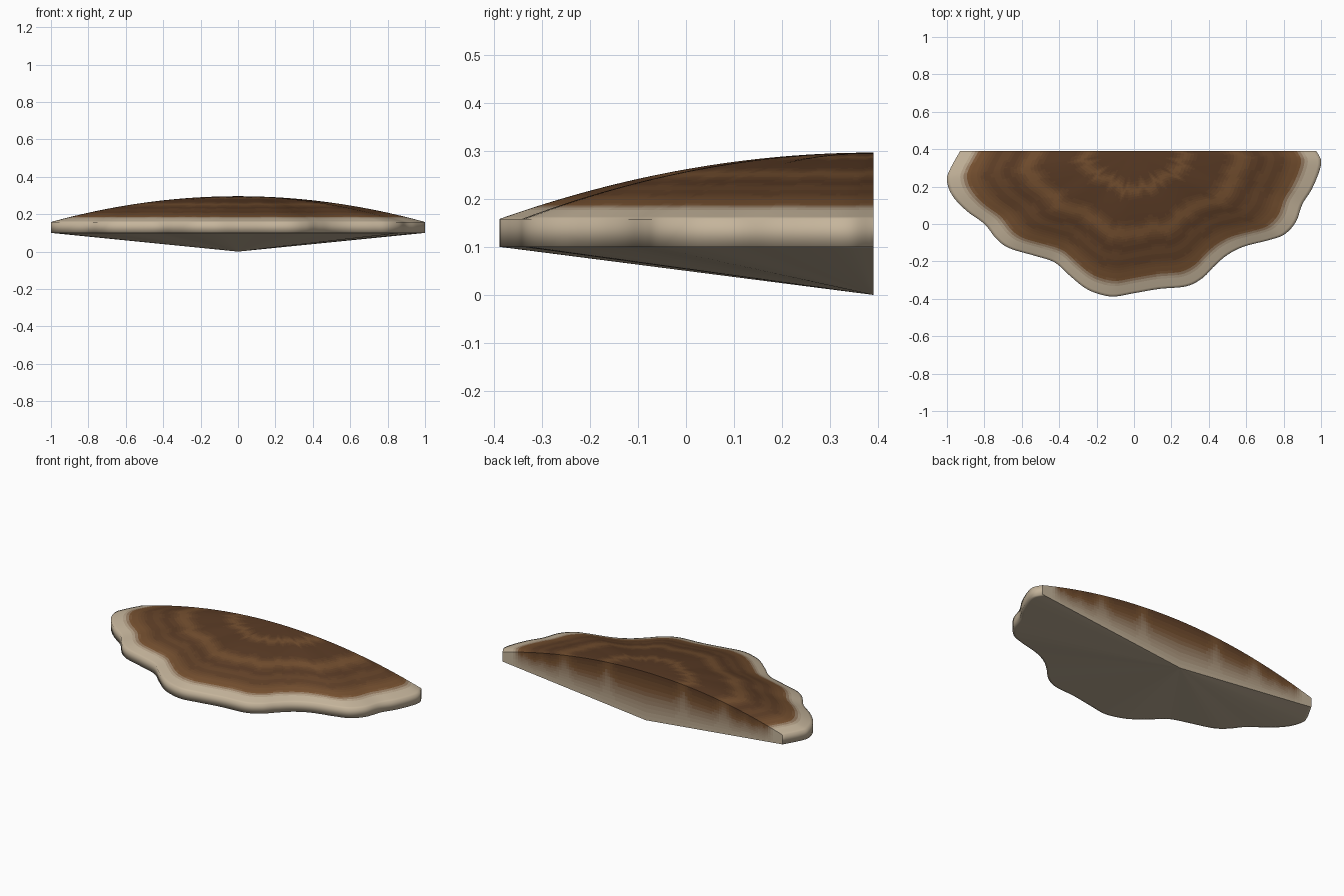
import bpy, bmesh, math
from mathutils import Vector

if "Cube" in bpy.data.objects:
    bpy.data.objects.remove(bpy.data.objects["Cube"])

# wavy outline of the rim, left to right seen from above
OUT = [(-.93, .39), (-.985, .29), (-1, .23), (-.97, .15), (-.895, .07), (-.8, 0),
       (-.735, -.08), (-.665, -.13), (-.53, -.17), (-.425, -.205), (-.345, -.275),
       (-.265, -.34), (-.195, -.372), (-.11, -.388), (0, -.37), (.135, -.347),
       (.28, -.333), (.365, -.29), (.43, -.225), (.5, -.165), (.59, -.12),
       (.725, -.085), (.805, -.055), (.865, .01), (.9, .105), (.95, .185),
       (.99, .28), (1, .34), (.975, .39)]
C = Vector((0, .39))
RINGS, STEPS, SHADES = 56, 6, 20


def smooth_curve(points, steps):
    p = [Vector(q) for q in points]
    p = [2 * p[0] - p[1]] + p + [2 * p[-1] - p[-2]]
    res = []
    for i in range(1, len(p) - 2):
        a, b, c, d = p[i - 1:i + 3]
        for s in range(steps):
            t = s / steps
            res.append(.5 * (2 * b + (c - a) * t + (2 * a - 5 * b + 4 * c - d) * t ** 2
                             + (3 * b - a - 3 * c + d) * t ** 3))
    return res + [p[-2]]


# growth-band colours: 0 dark brown, 0.4 light brown, 1 cream
def lerp(a, b, f):
    return tuple(x + (y - x) * f for x, y in zip(a, b))


DARK, TAN, CREAM = (.085, .036, .016), (.2, .09, .032), (.56, .46, .33)
mats = []
for i in range(SHADES):
    v = i / (SHADES - 1)
    m = bpy.data.materials.new(f"band_{i}")
    col = lerp(DARK, TAN, v / .4) if v < .4 else lerp(TAN, CREAM, (v - .4) / .6)
    m.diffuse_color = (*col, 1)
    m.use_nodes = True
    m.node_tree.nodes["Principled BSDF"].inputs["Base Color"].default_value = m.diffuse_color
    mats.append(m)


def shade(t):
    v = .06
    for pos, width, amp in ((.27, .04, .25), (.57, .05, .28), (.73, .03, .12), (.85, .05, .25)):
        v += amp * math.exp(-((t - pos) / width) ** 2)
    f = min(max((t - .86) / .08, 0), 1)
    return v + (1 - v) * f * f * (3 - 2 * f)


def index(v):
    return round(min(max(v, 0), 1) * (SHADES - 1))


def top_z(t):
    return .296 - .138 * t * t


def low_z(t):
    return .1 * t


def finish(name, bm):
    bmesh.ops.remove_doubles(bm, verts=bm.verts, dist=1e-5)
    me = bpy.data.meshes.new(name)
    bm.to_mesh(me)
    bm.free()
    for m in mats:
        me.materials.append(m)
    ob = bpy.data.objects.new(name, me)
    bpy.context.collection.objects.link(ob)


def grid(bm, rows, colour, smooth):
    vs = [[bm.verts.new(p) for p in row] for row in rows]
    for k in range(len(rows) - 1):
        for j in range(len(rows[0]) - 1):
            f = bm.faces.new((vs[k][j], vs[k + 1][j], vs[k + 1][j + 1], vs[k][j + 1]))
            f.smooth = smooth
            f.material_index = index(colour(k, j))


# shelf: domed top, upright rim and shallow conical underside
outline = smooth_curve(OUT, STEPS)
ts = [i / RINGS for i in range(RINGS + 1)]
profile = [(t, top_z(t)) for t in ts] + [(t, low_z(t)) for t in reversed(ts)]


def ring(t, z):
    return [(*(C + (p - C) * t), z) for p in outline]


# slight irregularity in the bands, stronger towards the middle
def shelf_colour(k, j):
    if k >= RINGS:
        return 1
    t = (k + .5) / RINGS
    a = j / len(outline) * math.pi
    wob = (math.sin(a * 23) + .7 * math.sin(a * 41 + 1)) * .018 * (1 - t)
    return shade(t + wob)


bm = bmesh.new()
grid(bm, [ring(t, z) for t, z in profile], shelf_colour, True)
finish("shelf", bm)

# flat back wall, fading from the band colours to cream
cols = [(-.93 * t, t) for t in reversed(ts)] + [(.975 * t, t) for t in ts[1:]]
cols.reverse()
LV = 12
rows = [[(x, .39, top_z(t) + (low_z(t) - top_z(t)) * r / LV) for x, t in cols]
        for r in range(LV + 1)]


def back_colour(r, j):
    v = shade((cols[j][1] + cols[j + 1][1]) / 2)
    return v + (1 - v) * (r + .5) / LV


bm = bmesh.new()
grid(bm, rows, back_colour, False)
finish("back_wall", bm)
